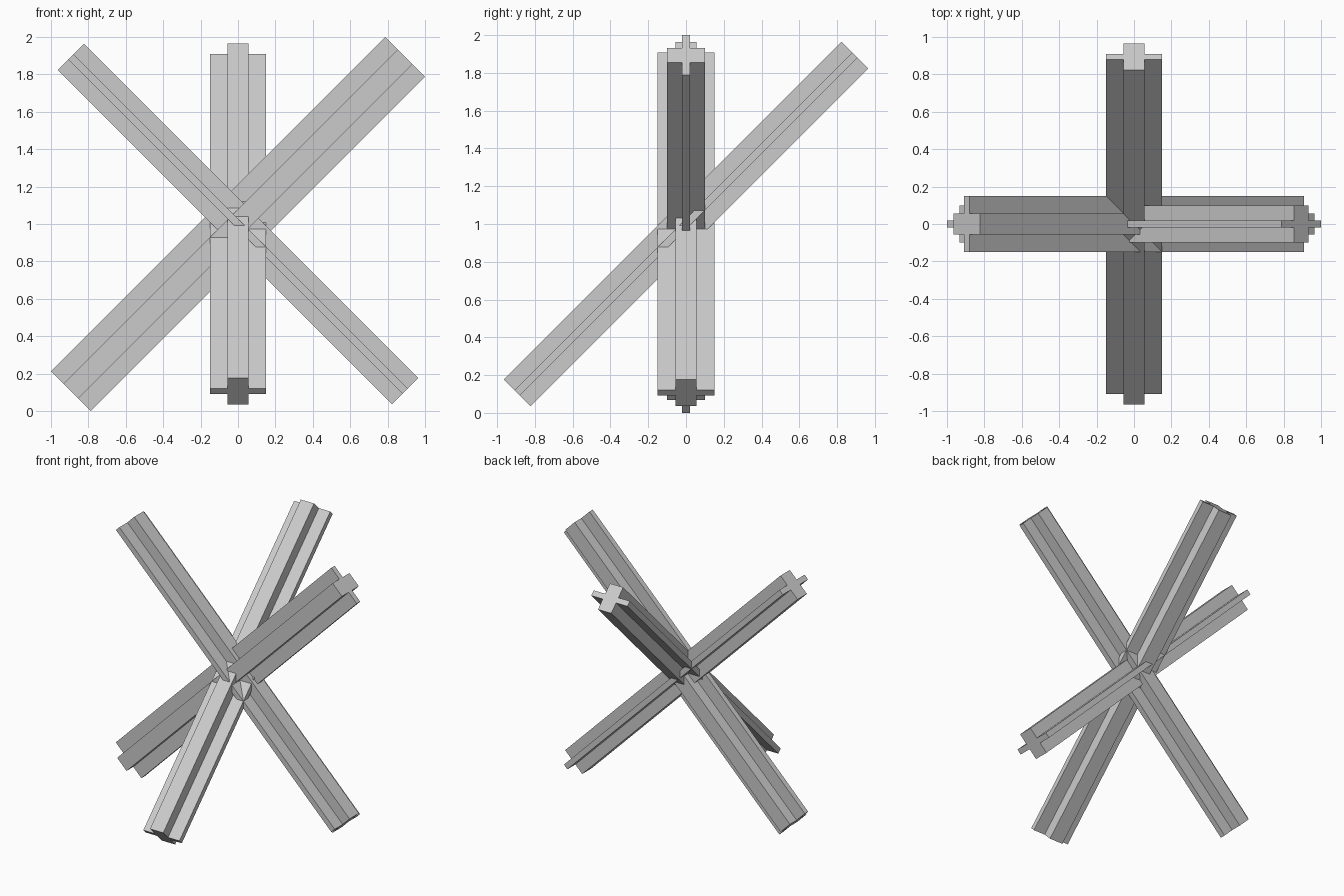
import bpy, bmesh
from mathutils import Vector, Matrix

if "Cube" in bpy.data.objects:
    bpy.data.objects.remove(bpy.data.objects["Cube"])

HALF_LEN = 1.2645          # half length of each beam
W, T = 0.15, 0.02          # thin wide bar: half width, half thickness
CW, CT = 0.055, 0.10       # thick core bar: half width, half thickness

# Cross-shaped section (u = wide direction, v = core direction)
SECTION = [(W, -T), (W, T), (CW, T), (CW, CT), (-CW, CT), (-CW, T),
           (-W, T), (-W, -T), (-CW, -T), (-CW, -CT), (CW, -CT), (CW, -T)]


def beam(name, axis, wide):
    """Extrude the cross section along axis, wide bar pointing along wide."""
    w = Vector(axis).normalized()
    u = Vector(wide).normalized()
    v = w.cross(u)
    frame = Matrix((u, v, w)).transposed().to_4x4()
    bm = bmesh.new()
    face = bm.faces.new([bm.verts.new((x, y, -HALF_LEN)) for x, y in SECTION])
    top = bmesh.ops.extrude_face_region(bm, geom=[face], use_keep_orig=True)["geom"]
    verts = [g for g in top if isinstance(g, bmesh.types.BMVert)]
    bmesh.ops.translate(bm, verts=verts, vec=(0, 0, 2 * HALF_LEN))
    bmesh.ops.recalc_face_normals(bm, faces=bm.faces)
    mesh = bpy.data.meshes.new(name)
    bm.to_mesh(mesh)
    bm.free()
    obj = bpy.data.objects.new(name, mesh)
    obj.matrix_world = Matrix.Translation((0, 0, 1)) @ frame
    bpy.context.collection.objects.link(obj)
    return obj


# Three crossed beams meeting at the centre
beam("rising_right_beam", (1, 0, 1), (-1, 0, 1))
beam("rising_left_beam", (-1, 0, 1), (0, 1, 0))
beam("rising_back_beam", (0, 1, 1), (1, 0, 0))
